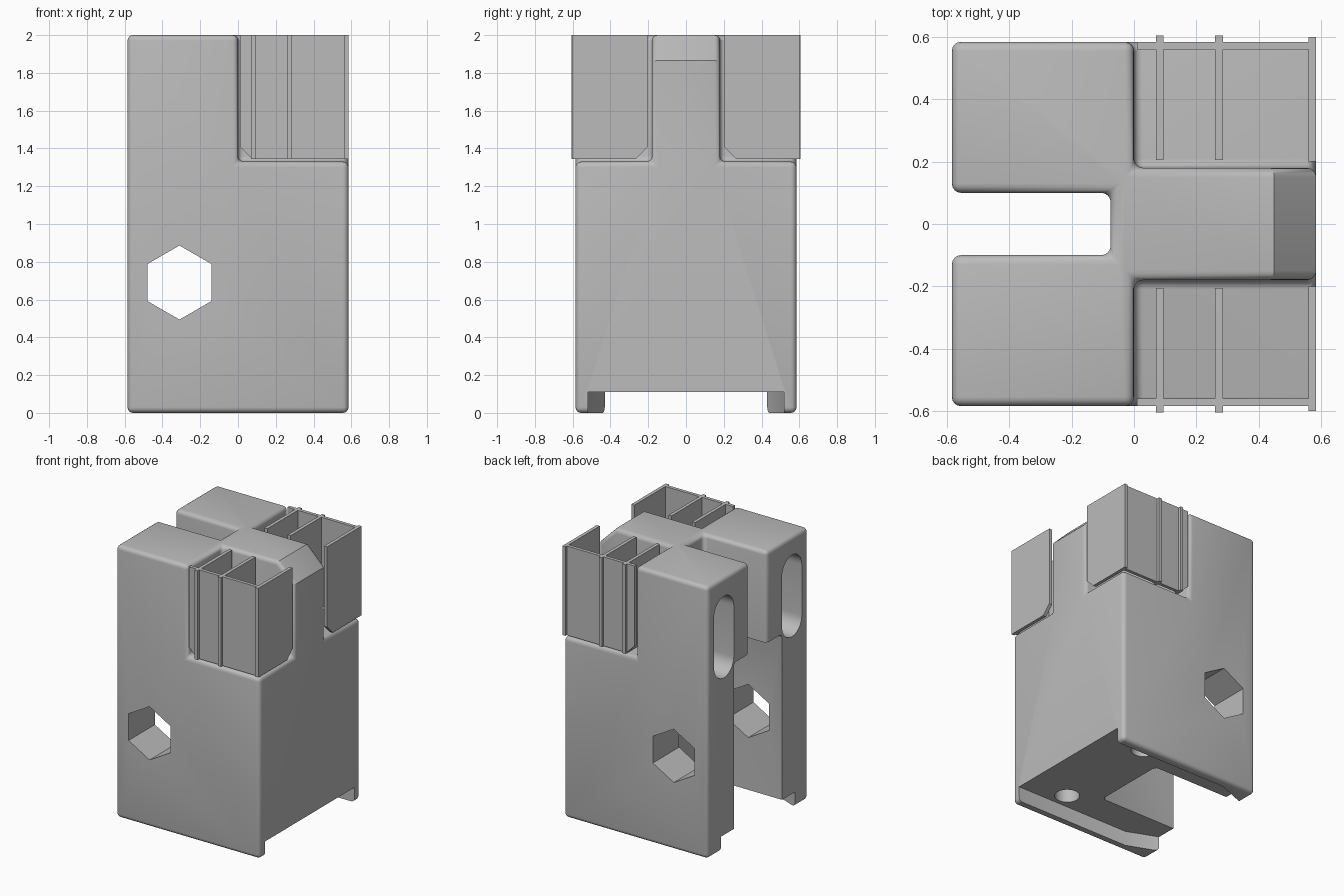
import bpy, bmesh, math
from mathutils import Vector

if "Cube" in bpy.data.objects:
    bpy.data.objects.remove(bpy.data.objects["Cube"])

GREY = (0.5, 0.5, 0.5, 1)
mat = bpy.data.materials.new("housing grey")
mat.use_nodes = True
mat.diffuse_color = GREY
mat.node_tree.nodes["Principled BSDF"].inputs["Base Color"].default_value = GREY


def prism(name, profile, axis, lo, hi):
    """Extrude a 2D profile along an axis; the profile uses the other two axes in order."""
    bm = bmesh.new()

    def point(p, d):
        c = list(p)
        c.insert("xyz".index(axis), d)
        return bm.verts.new(Vector(c))

    a = [point(p, lo) for p in profile]
    b = [point(p, hi) for p in profile]
    bm.faces.new(a)
    bm.faces.new(b)
    for i in range(len(a)):
        j = (i + 1) % len(a)
        bm.faces.new((a[i], a[j], b[j], b[i]))
    bmesh.ops.recalc_face_normals(bm, faces=bm.faces)
    me = bpy.data.meshes.new(name)
    bm.to_mesh(me)
    bm.free()
    me.materials.append(mat)
    ob = bpy.data.objects.new(name, me)
    bpy.context.collection.objects.link(ob)
    return ob


def box(name, x, y, z):
    return prism(name, [(x[0], y[0]), (x[1], y[0]), (x[1], y[1]), (x[0], y[1])], "z", *z)


def ring(cx, cy, r, n, start=0):
    return [(cx + r * math.cos(start + math.tau * i / n),
             cy + r * math.sin(start + math.tau * i / n)) for i in range(n)]


def apply(ob, mod):
    with bpy.context.temp_override(object=ob, active_object=ob, selected_objects=[ob]):
        bpy.ops.object.modifier_apply(modifier=mod.name)


def cut(ob, cutter):
    mod = ob.modifiers.new("cut", "BOOLEAN")
    mod.operation, mod.solver, mod.object = "DIFFERENCE", "EXACT", cutter
    cutter.hide_render = True
    apply(ob, mod)
    bpy.data.objects.remove(cutter)


def bevel(ob, width, segments):
    mod = ob.modifiers.new("round", "BEVEL")
    mod.width, mod.segments = width, segments
    mod.limit_method, mod.angle_limit = "ANGLE", math.radians(60)
    apply(ob, mod)


W = 0.585     # half width of the housing
STEP = 1.33   # height of the corner notches

# Housing: block with a slot, two corner notches and a sloped arm end, all rounded
body = box("housing", (-W, W), (-W, W), (0, 2))
cut(body, box("slot", (-1, -0.075), (-0.1, 0.1), (-1, 3)))
for lo, hi in ((-1, -0.18), (0.18, 1)):
    cut(body, box("notch", (0, 1), (lo, hi), (STEP, 3)))
cut(body, prism("slope", [(0.45, 2), (0.85, 1.6), (0.85, 2.4), (0.05, 2.4)], "y", -0.3, 0.3))
bevel(body, 0.03, 4)

# Wider pocket in the lower part of the slot
pocket = box("pocket", (-1, 0.045), (-0.28, 0.28), (-1, STEP))
bevel(pocket, 0.03, 3)
cut(body, pocket)

# Underside channel that narrows towards the slotted end
half = [(1, 0.52), (-0.36, 0.52), (-W, 0.43), (-1, 0.43)]
cut(body, prism("channel", half + [(x, -y) for x, y in reversed(half)], "z", -1, 0.11))

# Hexagonal cross hole
cut(body, prism("hex_hole", ring(-0.31, 0.69, 0.196, 6, math.pi / 2), "y", -1, 1))

# Long end holes and round bottom holes
for s in (-1, 1):
    arc = ring(s * 0.395, 0, 0.115, 32)
    oval = [(y, z + 1.75) for y, z in arc[:17]] + [(y, z + 1.38) for y, z in arc[16:] + arc[:1]]
    cut(body, prism("end_hole", oval, "x", -1, -0.1))
    cut(body, prism("bottom_hole", ring(0.255, s * 0.405, 0.085, 32), "z", -1, 1.2))

# Terminal guards: outer wall, two ribs and an end plate in each notch
LOW, C = 1.345, 0.065


def guard_plate(name, near, far, axis, lo, hi):
    """Upright plate whose lower inner corner is clipped."""
    s = math.copysign(1, far)
    prof = [(near, 2), (near, LOW + C), (near + s * C, LOW), (far, LOW), (far, 2)]
    return prism(name, prof, axis, lo, hi)


for s, side in ((-1, "front"), (1, "back")):
    guard_plate(side + "_guard_wall", 0.01, W, "y", *sorted((s * 0.56, s * W)))
    for i, x in enumerate((0.07, 0.26)):
        guard_plate(f"{side}_guard_rib_{i + 1}", s * 0.205, s * 0.605, "x", x, x + 0.025)
    guard_plate(side + "_guard_end", s * 0.2, s * 0.6, "x", 0.56, W)

# Smooth shading on the rounded housing only
bpy.ops.object.select_all(action="DESELECT")
body.select_set(True)
bpy.context.view_layer.objects.active = body
bpy.ops.object.shade_smooth_by_angle(angle=math.radians(35))
